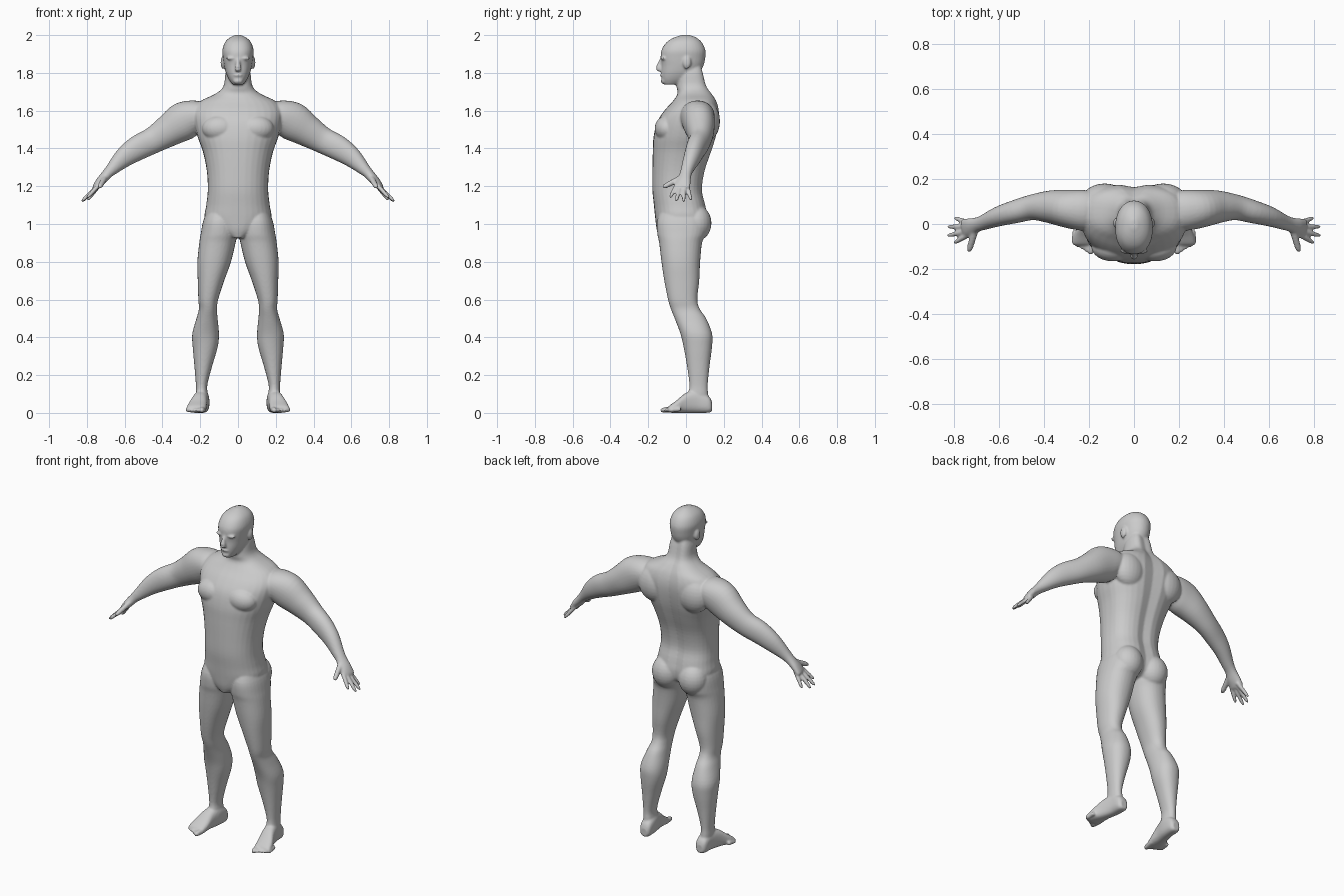
import bpy, bmesh, math
from mathutils import Vector, Matrix

bm = bmesh.new()
N = 32


def smooth_rows(rows, steps=4):
    # Catmull-Rom interpolation of section parameters
    out = []
    for i in range(len(rows) - 1):
        p0, p1 = rows[max(i - 1, 0)], rows[i]
        p2, p3 = rows[i + 1], rows[min(i + 2, len(rows) - 1)]
        for s in range(steps):
            t = s / steps
            out.append([b + .5 * t * (c - a + t * (2*a - 5*b + 4*c - d + t * (3*(b - c) + d - a)))
                        for a, b, c, d in zip(p0, p1, p2, p3)])
    return out + [list(rows[-1])]


def skin(rings):
    vs = [[bm.verts.new(p) for p in r] for r in rings]
    faces = [bm.faces.new(vs[0]), bm.faces.new(vs[-1])]
    for a, b in zip(vs, vs[1:]):
        for k in range(N):
            j = (k + 1) % N
            faces.append(bm.faces.new((a[k], a[j], b[j], b[k])))
    bmesh.ops.recalc_face_normals(bm, faces=faces)


def se(ang, e):
    c, s = math.cos(ang), math.sin(ang)
    return (math.copysign(abs(c) ** (2 / e), c), math.copysign(abs(s) ** (2 / e), s))


def stack(rows, side=1, ef=2.2, eb=2.4, groove=0.0):
    # horizontal sections: z, x0, x1, y_front, y_back
    rings = []
    for z, x0, x1, yf, yb in smooth_rows(rows):
        ring = []
        for k in range(N):
            a = 2 * math.pi * k / N
            u, v = se(a, ef if math.sin(a) < 0 else eb)
            x = (x0 + x1) / 2 + u * (x1 - x0) / 2
            y = (yf + yb) / 2 + v * (yb - yf) / 2
            if v > 0:
                y -= groove * math.exp(-(x / .03) ** 2)
            ring.append((x * side, y, z))
        rings.append(ring)
    skin(rings)


def tube(rows, side=1, e=2.1, axis=None):
    # sections along a path: x, y, z, half width, half thickness
    rs = smooth_rows(rows)
    rings = []
    for i, (x, y, z, a, b) in enumerate(rs):
        t = axis or (Vector(rs[min(i + 1, len(rs) - 1)][:3]) - Vector(rs[max(i - 1, 0)][:3])).normalized()
        u = t.cross(Vector((0, 0, 1))).normalized()
        v = u.cross(t)
        ring = []
        for k in range(N):
            c, s = se(2 * math.pi * k / N, e)
            p = Vector((x, y, z)) + u * a * c + v * b * s
            ring.append((p.x * side, p.y, p.z))
        rings.append(ring)
    skin(rings)


def digit(p, q, r, side):
    p, q = Vector(p), Vector(q)
    tube([(*p.lerp(q, t), r * f, r * f) for t, f in ((0, 1), (.5, .95), (.85, .8), (1, .35))], side)


def blob(c, s, side=1):
    m = Matrix.Translation((c[0] * side, c[1], c[2])) @ Matrix.Diagonal((*s, 1))
    bmesh.ops.create_uvsphere(bm, u_segments=24, v_segments=14, radius=1, matrix=m)


# torso and neck
torso = [(.925, .03, -.14, -.03), (.97, .12, -.155, .09), (1.03, .175, -.163, .115),
         (1.1, .168, -.17, .105), (1.18, .16, -.178, .088), (1.28, .165, -.178, .102),
         (1.38, .185, -.176, .135), (1.46, .213, -.172, .16), (1.54, .232, -.153, .175),
         (1.6, .235, -.115, .176), (1.65, .2, -.07, .163), (1.69, .118, -.045, .14),
         (1.73, .077, -.05, .115), (1.8, .066, -.045, .098), (1.85, .05, -.03, .085)]
stack([(z, -h, h, f, b) for z, h, f, b in torso], eb=2.6, groove=.014)

# head
head = [(1.738, .028, -.115, -.04), (1.765, .048, -.128, .03), (1.8, .064, -.131, .07),
        (1.84, .074, -.13, .093), (1.88, .08, -.134, .102), (1.92, .083, -.13, .103),
        (1.96, .07, -.105, .085), (1.985, .046, -.068, .057), (2.001, .014, -.02, .02)]
stack([(z, -h, h, f, b) for z, h, f, b in head], ef=2.3, eb=2.1)

# nose, mouth and chin
tube([(0, -.126, 1.88, .009, .008), (0, -.14, 1.845, .012, .012),
      (0, -.145, 1.822, .017, .014), (0, -.136, 1.812, .012, .008)])
blob((0, -.125, 1.788), (.024, .013, .008))
blob((0, -.117, 1.757), (.026, .016, .016))

for s in (1, -1):
    # brow and ear
    blob((.034, -.12, 1.877), (.028, .014, .009), s)
    blob((.08, .005, 1.855), (.012, .022, .034), s)
    # chest, shoulder blade and buttock
    blob((.095, -.1, 1.505), (.095, .066, .07), s)
    blob((.13, .11, 1.545), (.1, .07, .105), s)
    blob((.088, .055, 1.005), (.085, .08, .095), s)

    # leg
    stack([(1.1, .03, .15, -.12, .07), (1.02, .01, .183, -.152, .11), (.95, .005, .197, -.152, .105),
           (.9, .013, .205, -.142, .085), (.8, .037, .215, -.13, .075), (.7, .073, .213, -.115, .07),
           (.6, .105, .21, -.095, .06), (.55, .111, .207, -.08, .073), (.5, .108, .22, -.06, .107),
           (.42, .101, .242, -.03, .138), (.35, .107, .24, -.013, .138), (.25, .136, .231, .005, .125),
           (.15, .162, .223, .018, .115), (.1, .16, .223, .012, .117), (.04, .155, .22, .01, .12)],
          s, eb=2.2)

    # foot and toes
    tube([(.187, .138, .032, .02, .024), (.187, .12, .045, .034, .044), (.19, .06, .06, .038, .06),
          (.203, 0, .053, .041, .053), (.216, -.05, .033, .05, .033), (.222, -.085, .021, .05, .02),
          (.222, -.095, .017, .042, .012)], s, 2.6, Vector((0, -1, 0)))
    for i in range(5):
        digit((.184 + .0195 * i, -.06 + .008 * i, .02), (.194 + .0185 * i, -.136 + .011 * i, .013),
              .016 if i == 0 else .0115, s)

    # arm and palm
    tube([(.17, .055, 1.58, .08, .06), (.22, .06, 1.572, .09, .085), (.29, .067, 1.543, .085, .102),
          (.37, .076, 1.492, .073, .085), (.45, .074, 1.443, .057, .07), (.53, .054, 1.403, .051, .066),
          (.6, .034, 1.355, .044, .054), (.665, .008, 1.293, .034, .034), (.695, -.002, 1.263, .032, .026),
          (.727, -.014, 1.226, .04, .023), (.75, -.02, 1.198, .043, .017), (.758, -.022, 1.188, .036, .011)], s)

    # fingers and thumb
    for p, q in (((.735, -.048, 1.208), (.8, -.085, 1.138)), ((.745, -.032, 1.2), (.828, -.052, 1.12)),
                 ((.745, -.012, 1.198), (.828, -.012, 1.117)), ((.737, .006, 1.202), (.797, .027, 1.125))):
        digit(p, q, .0115, s)
    digit((.705, -.025, 1.245), (.734, -.124, 1.193), .0155, s)

# fuse all parts into one smooth body
me = bpy.data.meshes.new("body")
bm.to_mesh(me)
bm.free()
body = bpy.data.objects.new("body", me)
bpy.context.collection.objects.link(body)
bpy.context.view_layer.objects.active = body
body.select_set(True)
rm = body.modifiers.new("fuse", 'REMESH')
rm.mode = 'VOXEL'
rm.voxel_size = .006
sm = body.modifiers.new("soften", 'SMOOTH')
sm.factor = .5
sm.iterations = 4
for name in ("fuse", "soften"):
    bpy.ops.object.modifier_apply(modifier=name)
bpy.ops.object.shade_smooth()
